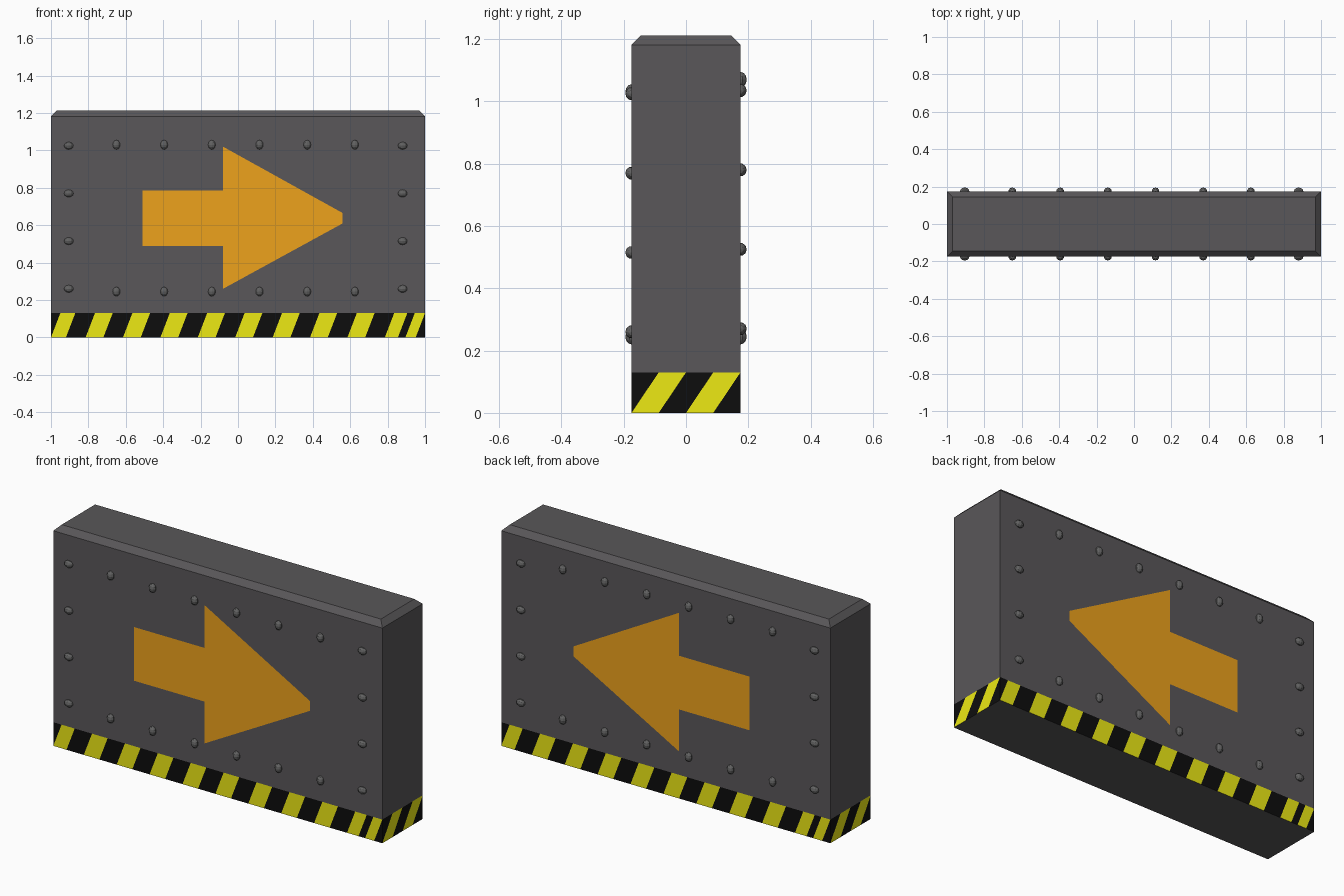
import bpy, bmesh, math
from mathutils import Matrix

if "Cube" in bpy.data.objects:
    bpy.data.objects.remove(bpy.data.objects["Cube"])

HX, HY, TOP, BAND = 1.0, 0.175, 1.212, 0.13   # half width, half depth, height, stripe height


def material(name, rgb):
    m = bpy.data.materials.new(name)
    m.diffuse_color = (*rgb, 1)
    m.use_nodes = True
    m.node_tree.nodes["Principled BSDF"].inputs["Base Color"].default_value = m.diffuse_color
    return m


STEEL = material("dark_steel", (0.10, 0.095, 0.10))
BOLT = material("bolt_steel", (0.12, 0.12, 0.12))
ORANGE = material("orange_paint", (0.85, 0.36, 0.012))
YELLOW = material("yellow_paint", (0.85, 0.82, 0.007))
BLACK = material("black_paint", (0.004, 0.004, 0.004))


def finish(name, bm, *mats):
    me = bpy.data.meshes.new(name)
    bm.to_mesh(me)
    bm.free()
    for m in mats:
        me.materials.append(m)
    ob = bpy.data.objects.new(name, me)
    bpy.context.collection.objects.link(ob)
    return ob


# Wall slab with chamfered top; open only where the stripe band takes over
bm = bmesh.new()
rings = []
for z, inset in ((BAND, 0), (1.182, 0), (TOP, 0.03)):
    x, y = HX - inset, HY - inset
    rings.append([bm.verts.new(p) for p in ((-x, -y, z), (x, -y, z), (x, y, z), (-x, y, z))])
for low, high in zip(rings, rings[1:]):
    for i in range(4):
        j = (i + 1) % 4
        bm.faces.new((low[i], low[j], high[j], high[i]))
bm.faces.new(rings[-1])
finish("wall_slab", bm, STEEL)

# Bottom plate
bm = bmesh.new()
bm.faces.new([bm.verts.new(p) for p in ((-HX, HY, 0), (HX, HY, 0), (HX, -HY, 0), (-HX, -HY, 0))])
finish("bottom_plate", bm, STEEL)


def stripes(name, half, dist, cuts, slant, angle):
    """Alternating slanted black and yellow panels along one side of the base."""
    bm = bmesh.new()
    bounds = [(-half, -half)] + [(c, min(c + slant, half)) for c in cuts] + [(half, half)]
    for i, ((b0, t0), (b1, t1)) in enumerate(zip(bounds, bounds[1:])):
        pts = list(dict.fromkeys([(b0, 0), (b1, 0), (t1, BAND), (t0, BAND)]))
        if len(pts) > 2:
            f = bm.faces.new([bm.verts.new((u, -dist, z)) for u, z in pts])
            f.material_index = i % 2
    bm.transform(Matrix.Rotation(angle, 4, 'Z'))
    finish(name, bm, BLACK, YELLOW)


# Hazard stripes round all four sides
long_cuts = [-1.0]
for k in range(9):
    long_cuts += [-0.92 + 0.2 * k, -0.815 + 0.2 * k]
long_cuts[-2:] = [0.68, 0.785]
long_cuts += [0.855, 0.895, 0.95]
side_cuts = [-HY, -HY / 2, 0, HY / 2]
stripes("front_stripes", HX, HY, long_cuts, 0.05, 0)
stripes("back_stripes", HX, HY, long_cuts, 0.05, math.pi)
stripes("right_stripes", HY, HX, side_cuts, HY / 2, math.pi / 2)
stripes("left_stripes", HY, HX, side_cuts, HY / 2, -math.pi / 2)

# Painted arrows, both pointing to +x
ARROW = [(-0.51, 0.49), (-0.08, 0.49), (-0.08, 0.26), (0.56, 0.61),
         (0.56, 0.665), (-0.08, 1.02), (-0.08, 0.785), (-0.51, 0.785)]
for name, side in (("front_arrow", -1), ("back_arrow", 1)):
    bm = bmesh.new()
    pts = ARROW if side < 0 else ARROW[::-1]
    bm.faces.new([bm.verts.new((x, side * (HY + 0.0015), z)) for x, z in pts])
    finish(name, bm, ORANGE)


def bolts(name, side, row_zs, col_zs):
    """Low-poly bolt heads round the edge of one face, half sunk into it."""
    xs = [-0.905 + 0.255 * i for i in range(8)]
    spots = [(x, z, 0) for x in xs[1:-1] for z in row_zs]
    spots += [(x, z, math.pi / 2) for x in (xs[0], xs[-1]) for z in col_zs]
    bm = bmesh.new()
    for x, z, turn in spots:
        mat = Matrix.Translation((x, side * HY, z)) @ Matrix.Rotation(turn, 4, 'Y')
        mat = mat @ Matrix.Diagonal((0.021, 0.02, 0.025, 1))
        bmesh.ops.create_uvsphere(bm, u_segments=10, v_segments=6, radius=1, matrix=mat)
    # drop the half hidden inside the wall
    hidden = [f for f in bm.faces if f.calc_center_median().y * side < HY - 0.006]
    bmesh.ops.delete(bm, geom=hidden, context='FACES')
    finish(name, bm, BOLT)


bolts("front_bolts", -1, (0.245, 1.03), (0.26, 0.515, 0.77, 1.025))
bolts("back_bolts", 1, (0.245, 1.07), (0.27, 0.525, 0.78, 1.035))
